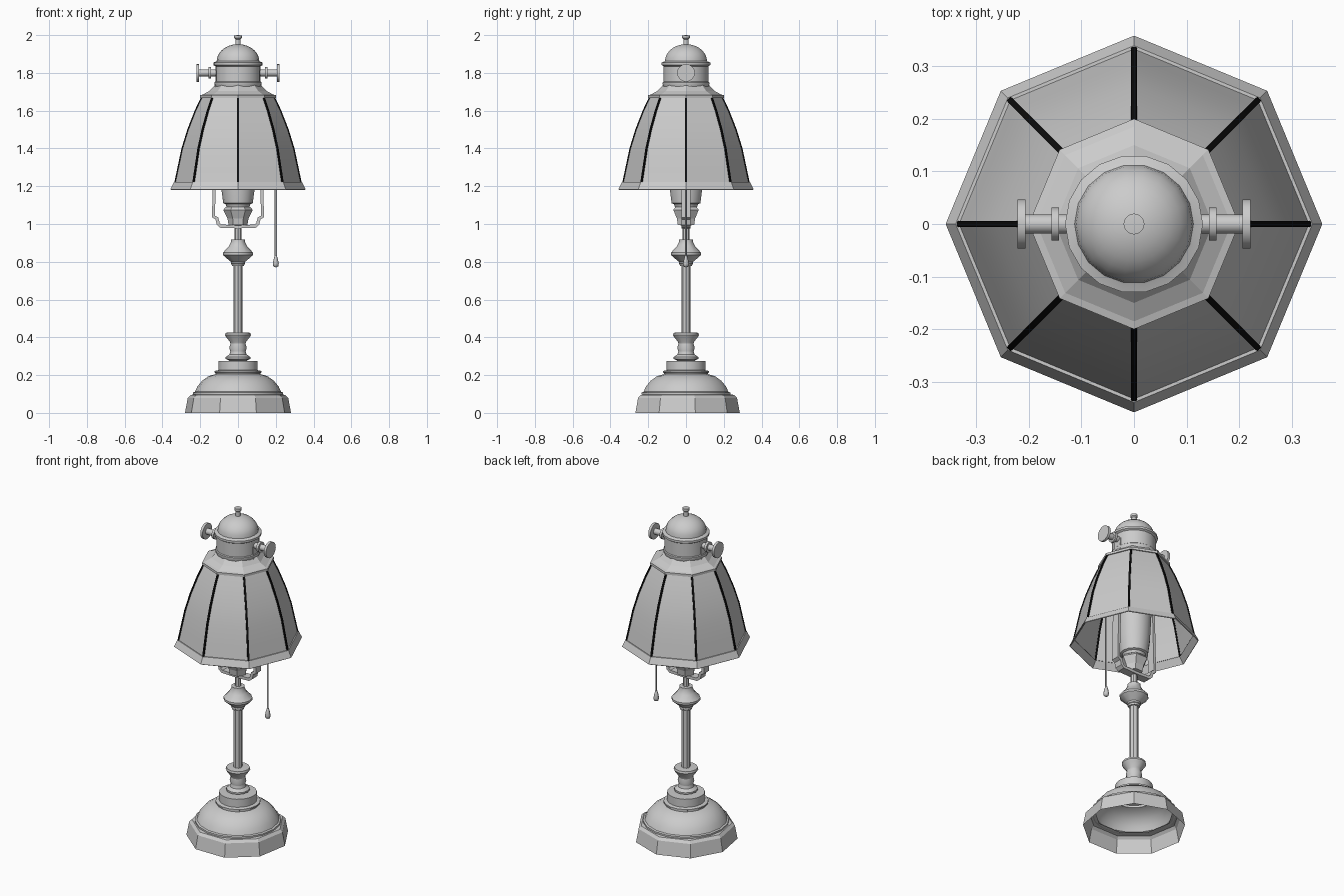
import bpy, bmesh, math
from mathutils import Matrix, Vector

if "Cube" in bpy.data.objects:
    bpy.data.objects.remove(bpy.data.objects["Cube"])

def finish(name, bm, smooth=None, mat=None):
    bmesh.ops.recalc_face_normals(bm, faces=bm.faces)
    me = bpy.data.meshes.new(name)
    bm.to_mesh(me)
    bm.free()
    ob = bpy.data.objects.new(name, me)
    bpy.context.collection.objects.link(ob)
    if mat:
        me.materials.append(mat)
    if smooth:
        bpy.ops.object.select_all(action='DESELECT')
        ob.select_set(True)
        bpy.context.view_layer.objects.active = ob
        bpy.ops.object.shade_smooth_by_angle(angle=math.radians(smooth))
    return ob

def lathe(name, prof, n=16, smooth=35, start=0.0, matrix=None):
    """Spin (radius, z) points about z; radius 0 closes an end."""
    bm = bmesh.new()
    rings = []
    for r, z in prof:
        if r == 0:
            rings.append([bm.verts.new((0, 0, z))] * n)
        else:
            rings.append([bm.verts.new((r * math.cos(start + math.tau * i / n),
                                        r * math.sin(start + math.tau * i / n), z)) for i in range(n)])
    for a, b in zip(rings, rings[1:]):
        for i in range(n):
            j = (i + 1) % n
            bm.faces.new(list(dict.fromkeys((a[i], a[j], b[j], b[i]))))
    if matrix:
        bm.transform(matrix)
    return finish(name, bm, smooth)

def arc(r, h, z, steps, end=90):
    """Quarter dome profile."""
    return [(r * math.cos(math.radians(end * i / steps)),
             z + h * math.sin(math.radians(end * i / steps))) for i in range(steps)]

black = bpy.data.materials.new("black")
black.diffuse_color = (0.004, 0.004, 0.004, 1)
black.use_nodes = True
black.node_tree.nodes["Principled BSDF"].inputs["Base Color"].default_value = black.diffuse_color

# Base: nine-sided open skirt, stepped dome and plinth
lathe("base_skirt", [(.285, 0), (.27, .08), (.255, .095), (.22, .1)], 9, None, math.pi / 2)
lathe("base_dome", [(.225, .095), (.238, .098), (.238, .108), (.228, .112), (.215, .14),
                    (.19, .17), (.155, .195), (.118, .205), (.118, .211), (.124, .214),
                    (.124, .222), (.104, .226), (.104, .275), (0, .277)], 18)

# Column
lathe("column_foot", [(0, .277), (.045, .277), (.065, .286), (.065, .296), (.045, .31), (.036, .345),
                      (.042, .375), (.063, .402), (.068, .412), (.065, .424), (.025, .426), (0, .426)], 12)
lathe("column_foot_ball", [(0, .295), (.035, .305), (.046, .345), (.035, .385), (0, .395)], 12)
lathe("column", [(.024, .42), (.024, .785)], 8)
lathe("column_knob", [(0, .775), (.032, .777), (.034, .787), (.038, .79), (.038, .8), (.05, .81),
                      (.08, .836), (.08, .848), (.05, .88), (.037, .905), (.037, .918), (0, .92)], 12)
lathe("upper_stem", [(.018, .9), (.018, .99)], 8)

# Harp frame carrying the shade: outline on one side, mirrored, given depth
path = [(0, .986), (.09, .988), (.104, 1.0), (.112, 1.03), (.13, 1.04), (.13, 1.8)]
path = [(-x, z) for x, z in path[:0:-1]] + path
bm = bmesh.new()
rows = [[bm.verts.new((x, y, z)) for x, z in path] for y in (-.025, .025)]
for i in range(len(path) - 1):
    bm.faces.new((rows[0][i], rows[0][i + 1], rows[1][i + 1], rows[1][i]))
harp = finish("harp", bm)
# narrower where it enters the collar drum
for v in harp.data.vertices:
    if v.co.z > 1.7:
        v.co.x *= .11 / .13
sol = harp.modifiers.new("thickness", 'SOLIDIFY')
sol.thickness = .018
sol.offset = 0

# Lamp holder: faceted cup and tapered socket
lathe("holder_cup", [(0, .99), (.05, .995), (.056, 1.03), (.078, 1.075), (.065, 1.09), (0, 1.095)], 6, None)
lathe("socket", [(0, 1.085), (.06, 1.09), (.066, 1.105), (.078, 1.11), (.09, 1.2),
                 (.1, 1.4), (.095, 1.47), (.06, 1.5), (0, 1.51)], 14)

# Pull cord
lathe("pull_cord", [(.006, .82), (.006, 1.6)], 6, 60, 0, Matrix.Translation((.2, 0, 0)))
lathe("pull_bead", [(0, .77), (.013, .775), (.016, .79), (.011, .815), (.005, .835), (0, .84)],
      8, 60, 0, Matrix.Translation((.2, 0, 0)))

# Eight-sided shade with a flared rim
panel = [(.333, 1.22), (.316, 1.3), (.295, 1.4), (.264, 1.5), (.225, 1.6), (.192, 1.67)]
lathe("shade", panel, 8, 30)
lathe("shade_rim", [(.328, 1.218), (.354, 1.18), (.358, 1.183), (.339, 1.222), (.33, 1.222)], 8, None)

# Black seams along the shade corners
bm = bmesh.new()
for k in range(8):
    rot = Matrix.Rotation(math.tau * k / 8, 3, 'Z')
    sect = [(-.004, -.006), (.004, -.005), (.004, .005), (-.004, .006)]
    rings = [[bm.verts.new(rot @ Vector((r + d, w, z + d * .3))) for d, w in sect] for r, z in panel]
    for a, b in zip(rings, rings[1:]):
        for i in range(4):
            bm.faces.new((a[i], a[(i + 1) % 4], b[(i + 1) % 4], b[i]))
    bm.faces.new(rings[0])
    bm.faces.new(rings[-1])
finish("shade_seams", bm, mat=black)

# Eight-sided collar, drum, dome and finial
lathe("collar", [(.18, 1.668), (.2, 1.668), (.2, 1.682), (.185, 1.686), (.15, 1.705), (.12, 1.738)], 8, None)
lathe("drum", [(.112, 1.71), (.125, 1.738), (.125, 1.75), (.12, 1.754), (.12, 1.835),
               (.131, 1.842), (.131, 1.855), (.117, 1.86)] + arc(.113, .09, 1.862, 7) + [(0, 1.952)], 18)
lathe("finial", [(0, 1.945), (.014, 1.945), (.014, 1.978), (.02, 1.984), (.02, 1.998), (0, 2.0)], 12)

# Side thumb screws
for side, name in ((1, "right"), (-1, "left")):
    m = Matrix.Translation((0, 0, 1.8)) @ Matrix.Rotation(side * math.pi / 2, 4, 'Y')
    lathe("thumb_screw_" + name, [(.018, .1), (.018, .143), (.031, .143), (.031, .157), (.018, .157),
                                  (.018, .206), (.047, .206), (.047, .221), (0, .221)], 16, 35, 0, m)
